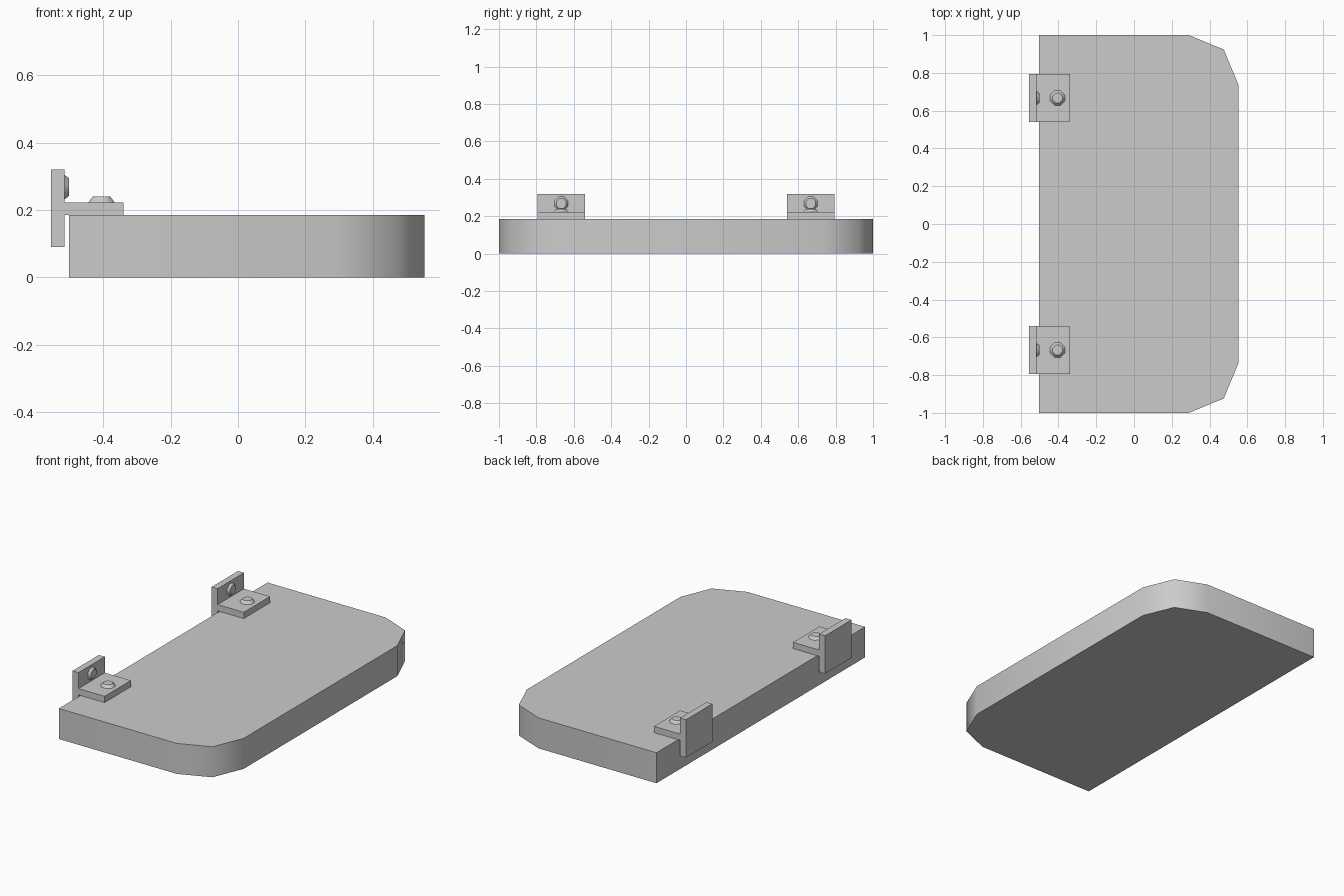
import bpy, bmesh
from math import radians
from mathutils import Matrix

if "Cube" in bpy.data.objects:
    bpy.data.objects.remove(bpy.data.objects["Cube"])


def finish(name, bm, smooth=None):
    bmesh.ops.recalc_face_normals(bm, faces=bm.faces)
    mesh = bpy.data.meshes.new(name)
    bm.to_mesh(mesh)
    bm.free()
    obj = bpy.data.objects.new(name, mesh)
    bpy.context.collection.objects.link(obj)
    if smooth:
        bpy.ops.object.select_all(action='DESELECT')
        obj.select_set(True)
        bpy.context.view_layer.objects.active = obj
        bpy.ops.object.shade_smooth_by_angle(angle=radians(smooth))
    return obj


def extrude_profile(name, points, offset, smooth=None):
    bm = bmesh.new()
    face = bm.faces.new([bm.verts.new(p) for p in points])
    new = bmesh.ops.extrude_face_region(bm, geom=[face])["geom"]
    verts = [v for v in new if isinstance(v, bmesh.types.BMVert)]
    bmesh.ops.translate(bm, verts=verts, vec=offset)
    return finish(name, bm, smooth)


def bolt_head(name, location, rotation):
    bm = bmesh.new()
    bmesh.ops.create_cone(bm, cap_ends=True, segments=8, radius1=0.042,
                          radius2=0.028, depth=0.017)
    bmesh.ops.transform(bm, verts=bm.verts,
                        matrix=Matrix.Translation(location) @ rotation
                        @ Matrix.Translation((0, 0, 0.0085))
                        @ Matrix.Rotation(radians(22.5), 4, 'Z'))
    return finish(name, bm, 50)


# Slab with two rounded outer corners
half = [(0.553, 0.737), (0.475, 0.924), (0.29, 1.0), (-0.502, 1.0)]
outline = half + [(x, -y) for x, y in reversed(half)]
extrude_profile("shelf_slab", [(x, y, 0) for x, y in outline], (0, 0, 0.185), 50)

# Wall brackets: T-shaped section, each with two bolt heads
section = [(-0.555, 0.09), (-0.515, 0.09), (-0.515, 0.185), (-0.34, 0.185),
           (-0.34, 0.223), (-0.515, 0.223), (-0.515, 0.32), (-0.555, 0.32)]
for side, y in (("front", -0.667), ("back", 0.667)):
    extrude_profile(f"{side}_bracket", [(x, y - 0.126, z) for x, z in section],
                    (0, 0.252, 0))
    bolt_head(f"{side}_shelf_bolt", (-0.405, y, 0.223), Matrix.Identity(4))
    bolt_head(f"{side}_wall_bolt", (-0.518, y, 0.268),
              Matrix.Rotation(radians(90), 4, 'Y'))
